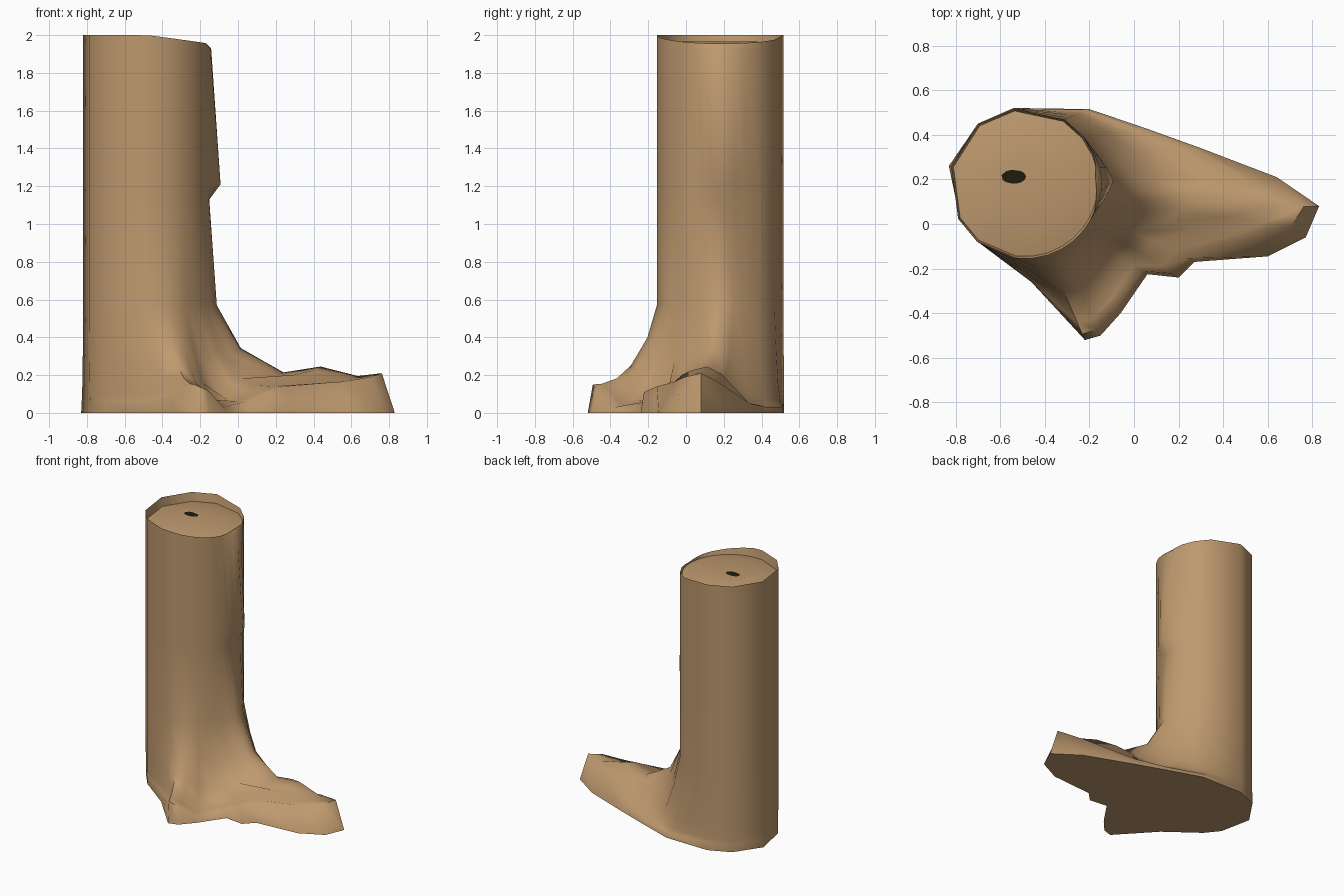
import bpy, bmesh, math
from mathutils import Vector

if "Cube" in bpy.data.objects:
    bpy.data.objects.remove(bpy.data.objects["Cube"])


def material(name, rgb):
    m = bpy.data.materials.new(name)
    m.diffuse_color = (*rgb, 1)
    m.use_nodes = True
    m.node_tree.nodes["Principled BSDF"].inputs["Base Color"].default_value = m.diffuse_color
    return m


bark = material("bark_brown", (0.51, 0.315, 0.155))
dark = material("hollow_black", (0.012, 0.012, 0.004))

CX, CY, R = -0.49, 0.182, 0.338      # trunk axis and radius

# ground outline: x, y, matching angle on the trunk, height of the root edge
COLUMNS = [
    (-0.20, 0.515, 58, 0.03), (0.05, 0.43, 38, 0.03), (0.30, 0.34, 22, 0.05),
    (0.64, 0.21, 12, 0.17), (0.83, 0.08, 2, 0.21), (0.77, -0.06, -6, 0.19),
    (0.60, -0.145, -14, 0.165), (0.27, -0.17, -22, 0.14), (0.20, -0.24, -30, 0.11),
    (0.06, -0.225, -38, 0.06), (-0.06, -0.40, -50, 0.03), (-0.15, -0.50, -60, 0.12),
    (-0.22, -0.52, -72, 0.15), (-0.34, -0.39, -84, 0.08), (-0.46, -0.26, -97, 0.06),
    (-0.70, -0.08, -129, 0.05), (-0.78, 0.02, -152, 0.05), (-0.83, 0.26, -193, 0.05),
    (-0.70, 0.45, -232, 0.05), (-0.54, 0.52, -262, 0.05)]


def on_trunk(angle, z, rx=R, ry=R, cx=CX, cy=CY):
    a = math.radians(angle)
    return Vector((cx + rx * math.cos(a), cy + ry * math.sin(a), z))


def facing_right(angle):
    return max(0.0, 1 - abs(angle - 2) / 26)


def column_points(x, y, angle, h):
    base, neck = Vector((x, y, 0)), on_trunk(angle, 0)
    pts = [base]
    # root surface sweeping up into the trunk, narrowing along the long root
    for s in (0.07, 0.2, 0.4, 0.6, 0.83, 1.0):
        p = base.lerp(neck, s)
        p.z = h + (0.57 - h) * s ** (4.6 if -45 < angle < 30 else 2.8)
        if x > 0.5:
            p.y += (0.06 - p.y) * 0.38 * (1 - s)
            p.z += {0.2: -0.015, 0.4: 0.03, 0.6: -0.03, 0.83: -0.02}.get(s, 0)
        pts.append(p)
    # trunk with a knot on the right side
    k = facing_right(angle)
    pts[-1].x += 0.04 * k
    for z, bulge in ((1.13, 0.0), (1.21, 0.06), (1.93, 0.01)):
        p = on_trunk(angle, z)
        p.x += bulge * k
        pts.append(p)
    # rim dipping on the right, sunken top and hollow edge
    dip = max(0.0, math.cos(math.radians(angle - 2))) * 0.045
    pts.append(on_trunk(angle, 2.0 - dip, R - 0.02 * k))
    pts.append(on_trunk(angle, 1.935, R * 0.97, R * 0.97))
    pts.append(on_trunk(angle, 1.965, 0.2, 0.2))
    pts.append(on_trunk(angle, 1.965, 0.055, 0.031, -0.54, 0.212))
    return pts


# trunk and roots as one lofted skin
bm = bmesh.new()
cols = [[bm.verts.new(p) for p in column_points(*c)] for c in COLUMNS]
for i, a in enumerate(cols):
    b = cols[(i + 1) % len(cols)]
    for j in range(len(a) - 1):
        bm.faces.new((a[j], a[j + 1], b[j + 1], b[j]))
bm.faces.new([c[0] for c in cols])
hollow = bm.faces.new([c[-1] for c in cols])
hollow.material_index = 1
bmesh.ops.recalc_face_normals(bm, faces=bm.faces)

mesh = bpy.data.meshes.new("tree_stump")
bm.to_mesh(mesh)
bm.free()
mesh.materials.append(bark)
mesh.materials.append(dark)
stump = bpy.data.objects.new("tree_stump", mesh)
bpy.context.collection.objects.link(stump)
bpy.context.view_layer.objects.active = stump
stump.select_set(True)
bpy.ops.object.shade_smooth_by_angle(angle=math.radians(72))
